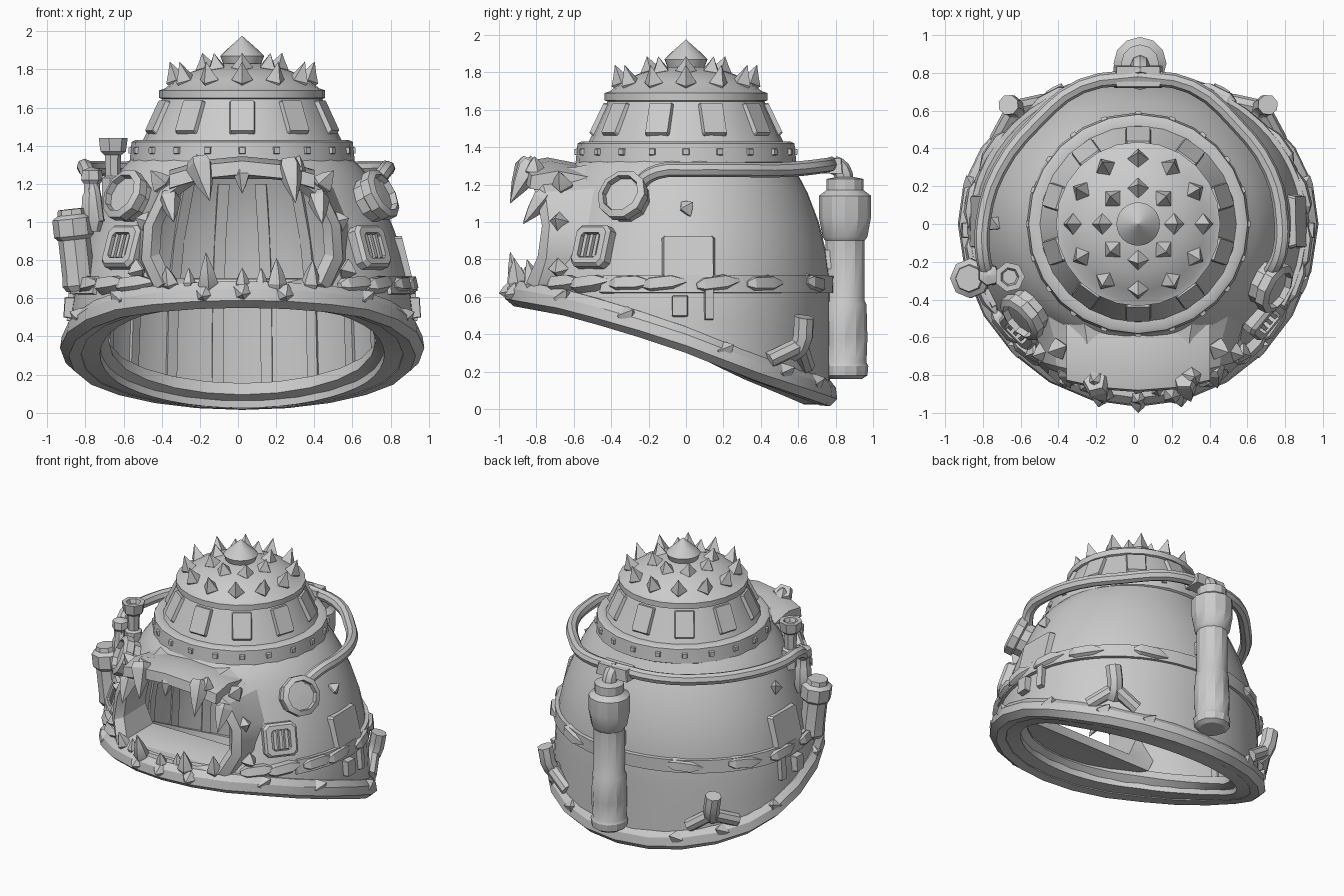
import bpy, bmesh, random
from math import sin, cos, pi, radians
from mathutils import Vector, Matrix

if "Cube" in bpy.data.objects:
    bpy.data.objects.remove(bpy.data.objects["Cube"])
random.seed(4)
Z = Vector((0, 0, 1))

def lerp(tab, t):
    if t <= tab[0][0]: return tab[0][1:]
    for a, b in zip(tab, tab[1:]):
        if t <= b[0]:
            k = (t - a[0]) / (b[0] - a[0])
            return [p + (q - p) * k for p, q in zip(a[1:], b[1:])]
    return tab[-1][1:]

def loft(name, rings, close=False, M=Matrix()):
    n = len(rings[0])
    verts = [M @ Vector(p) for r in rings for p in r]
    m = len(rings)
    faces = [(i * n + j, i * n + (j + 1) % n, (i + 1) % m * n + (j + 1) % n, (i + 1) % m * n + j)
             for i in range(m if close else m - 1) for j in range(n)]
    if not close: faces += [tuple(range(n)), tuple(range((m - 1) * n, m * n))]
    me = bpy.data.meshes.new(name)
    me.from_pydata(verts, [], faces)
    bm = bmesh.new(); bm.from_mesh(me)
    bmesh.ops.recalc_face_normals(bm, faces=bm.faces)
    bm.to_mesh(me); bm.free()
    o = bpy.data.objects.new(name, me)
    bpy.context.collection.objects.link(o)
    return o

def lathe(name, prof, n=24, M=Matrix()):
    return loft(name, [[(max(r, .001) * cos(2 * pi * i / n), max(r, .001) * sin(2 * pi * i / n), z)
                        for i in range(n)] for r, z in prof], M=M)

def frame(p, d, up=Z):
    d = Vector(d).normalized()
    if abs(d.dot(up)) > .98: up = Vector((0, 1, 0))
    x = up.cross(d).normalized()
    m = Matrix((x, d.cross(x), d)).transposed().to_4x4()
    m.translation = p
    return m

def rect(w, h, z, c=.25):
    k = c * min(w, h)
    return [(w, -h + k, z), (w, h - k, z), (w - k, h, z), (-w + k, h, z),
            (-w, h - k, z), (-w, -h + k, z), (-w + k, -h, z), (w - k, -h, z)]

def box(name, M, w, h, d, taper=.88):
    return loft(name, [rect(w, h, -d, .1), rect(w * taper, h * taper, d, .1)], M=M)

def spike(name, base, tip, r, n=4, bulge=.6):
    base, tip = Vector(base), Vector(tip)
    L = (tip - base).length
    return lathe(name, [(r * .8, -.2 * L), (r, 0), (r * bulge, L * .5), (0, L)], n, frame(base, tip - base))

def tube(name, pts, r):
    cu = bpy.data.curves.new(name, 'CURVE')
    cu.dimensions, cu.bevel_depth, cu.bevel_resolution, cu.use_fill_caps = '3D', r, 2, True
    cu.resolution_u = 3
    s = cu.splines.new('BEZIER'); s.bezier_points.add(len(pts) - 1)
    for b, p in zip(s.bezier_points, pts):
        b.co = p; b.handle_left_type = b.handle_right_type = 'AUTO'
    tmp = bpy.data.objects.new(name, cu)
    bpy.context.collection.objects.link(tmp)
    bpy.context.view_layer.update()
    me = bpy.data.meshes.new_from_object(tmp)
    bpy.data.objects.remove(tmp)
    o = bpy.data.objects.new(name, me)
    bpy.context.collection.objects.link(o)

# helmet wall: height -> side, front and back radius; rim height along y
WALL = [(0, .92, .93, .77), (.3, .91, .93, .77), (.6, .89, .92, .77), (.7, .87, .86, .77), (.9, .82, .77, .74),
        (1.1, .74, .70, .68), (1.25, .66, .65, .60), (1.34, .57, .57, .56)]
RIM = [(-.9, .57), (-.6, .51), (-.3, .42), (0, .31), (.4, .165), (.66, .085), (.85, .025)]

def wall(a, z, s=1):
    rx, rf, rb = lerp(WALL, z)
    return Vector((rx * s * cos(a), (rb if sin(a) > 0 else rf) * s * sin(a), z))

def rim_z(a): return lerp(RIM, .85 * sin(a))[0]

def on(deg, z, off=0):
    a = radians(deg)
    p = wall(a, z)
    n = (wall(a + .02, z) - wall(a - .02, z)).cross(wall(a, z + .03) - wall(a, z - .03)).normalized()
    return frame(p + n * off, n)

N = 48
ANG = [2 * pi * i / N for i in range(N)]
def row(f, s, top):
    return [wall(a, rim_z(a) + (top - rim_z(a)) * f, s) for a in ANG]
FR = [0, .1, .22, .35, .5, .62, .74, .86, .94, 1]
shell = loft('helmet_shell', [row(f, 1, 1.34) for f in FR] + [row(f, .82, 1.29) for f in FR[::-1]], True)

# mouth opening
half = [(.38, .70), (.44, .83), (.43, .98), (.36, 1.13), (.22, 1.23)]
mouth = half + [(-x, z) for x, z in half[::-1]]
def mring(s, y, pull=0):
    return [(x * s, y - pull * ((z - .97) / .28) ** 2, .97 + (z - .97) * s) for x, z in mouth]
cut = loft('mouth_cutter', [mring(1, -1.3), mring(1, -.2)])
mod = shell.modifiers.new('mouth', 'BOOLEAN')
mod.object, mod.operation = cut, 'DIFFERENCE'
bpy.context.view_layer.objects.active = shell
bpy.ops.object.modifier_apply(modifier='mouth')
bpy.data.objects.remove(cut)
loft('mouth_frame', [mring(1, -.48), mring(.98, -.73, .07), mring(1.09, -.77, .09),
                     mring(1.2, -.73, .07), mring(1.24, -.6), mring(1.36, -.44)], True)
loft('brow', [[(x, y - .06 * (1 - (x / .4) ** 2), z - .5 * x * x) for y, z in
               ((-.5, 1.25), (-.74, 1.24), (-.83, 1.25), (-.82, 1.32), (-.68, 1.345), (-.5, 1.31))]
              for x in (-.38, -.2, 0, .2, .38)])

# stepped bottom lip
SEC = [(1.0, .13), (1.04, .09), (1.05, .03), (1.0, -.01), (.93, -.005), (.92, .015), (.85, .02), (.77, .07), (.79, .13)]
rim = []
for a in ANG[::2]:
    rim.append([wall(a, rim_z(a), s) + Z * dz for s, dz in SEC])
loft('bottom_rim', rim, True)

# belt round the sides and back
belt = [[on(d, z, o).translation for z, o in ((.62, -.03), (.62, .02), (.71, .025), (.72, -.03))]
        for d in range(-30, 211, 8)]
loft('belt', belt)
for d in (-48, -36, -20, -8, 12, 32, 62, 122, 150, 172, 192, 204, 218, 230):
    m = on(d, .67, .005) @ Matrix.Rotation(pi / 2, 4, 'Y') @ Matrix.Rotation(random.uniform(-.15, .15), 4, 'X')
    lathe('belt_shard', [(.02, -.11), (.048, -.07), (.05, .05), (.01, .13)], 5, m)

# crown: band, cone, collar and dome
lathe('crown', [(.5, 1.27), (.59, 1.32), (.58, 1.42), (.56, 1.43), (.52, 1.43), (.505, 1.46), (.42, 1.645), (.435, 1.65),
                (.435, 1.69), (.405, 1.7), (.35, 1.745), (.26, 1.79), (.12, 1.83), (.1, 1.83), (.115, 1.87),
                (.08, 1.905), (0, 1.975)], 24)
for i in range(10):
    a = 2 * pi * (i + .5) / 10
    d = Vector((cos(a), sin(a), .48))
    box('cone_plate', frame(Vector((cos(a) * .462, sin(a) * .462, 1.55)), d), .07, .1, .018)
for i in range(20):
    a = 2 * pi * i / 20
    d = Vector((cos(a), sin(a), 0))
    box('band_rivet', frame(d * .575 + Z * 1.375, d), .025, .025, .02, .6)
for n, r, z, h in ((8, .19, 1.81, .075), (12, .345, 1.745, .095)):
    for i in range(n):
        a = 2 * pi * i / n
        b = Vector((r * cos(a), r * sin(a), z))
        spike('dome_spike', b, b + Vector((cos(a) * r * .1, sin(a) * r * .1, h)), .056, 4, .48)

# fangs and teeth: base, tip, radius
for b, t, r in (((-.22, -.85, 1.29), (-.17, -.94, 1.11), .075), ((.25, -.84, 1.28), (.28, -.94, 1.1), .07),
                ((0, -.86, 1.25), (0, -.88, 1.15), .045), ((-.38, -.77, 1.12), (-.36, -.87, 1.0), .06),
                ((.4, -.77, 1.12), (.42, -.87, .99), .06), ((-.18, -.9, .68), (-.19, -.94, .84), .055),
                ((.18, -.9, .68), (.18, -.92, .81), .055), ((.36, -.82, .68), (.37, -.85, .8), .055),
                ((-.38, -.82, .68), (-.4, -.85, .77), .05), ((0, -.92, .68), (0, -.94, .76), .04),
                ((-.28, -.86, .68), (-.28, -.86, .76), .035), ((.1, -.88, .68), (.1, -.88, .76), .035),
                ((0, -.94, .63), (0, -1.0, .62), .055), ((-.2, -.91, .62), (-.21, -.97, .61), .06),
                ((.22, -.91, .62), (.23, -.97, .61), .06), ((-.22, -.83, 1.29), (-.24, -.83, 1.355), .06),
                ((.28, -.81, 1.28), (.3, -.81, 1.35), .06)):
    spike('tooth', b, t, r, 5)
for s in (-1, 1):
    for x, y, z, dx, dz in ((.42, -.66, 1.2, .06, .07), (.5, -.68, 1.0, .06, .02), (.54, -.68, .75, .06, -.02)):
        spike('muzzle_shard', (s * x, y, z), (s * (x + dx), y - .02, z + dz), .06)

# side lamps and grilles
for d, z in ((-26, 1.11), (-140, 1.11)):
    lathe('lamp', [(.12, -.14), (.12, .04), (.14, .05), (.14, .1), (.105, .115), (.1, .08), (0, .085)], 10, on(d, z))
for d in (-38, -137):
    m = on(d, .86)
    loft('grille_frame', [rect(.115, .115, -.09), rect(.115, .115, .04), rect(.1, .1, .06),
                          rect(.065, .07, .06), rect(.065, .07, .01)], M=m)
    for x in (-.04, 0, .04):
        box('grille_bar', m @ Matrix.Translation((x, 0, .03)), .012, .072, .02)

# rear canister with hose block
lathe('rear_canister', [(.09, .16), (.12, .18), (.125, .23), (.115, .25), (.12, .38), (.115, .56), (.105, .58), (.105, .9),
                        (.12, .92), (.14, 1.03), (.14, 1.14), (.1, 1.17), (.1, 1.23), (0, 1.25)], 12,
      Matrix.Translation((.01, .85, 0)))
for z in (.35, .8):
    box('canister_mount', Matrix.Translation((.01, .76, z)), .07, .07, .05)
box('hose_block', Matrix.Translation((0, .78, 1.3)), .13, .06, .04)
tube('canister_neck', [(.01, .85, 1.2), (.01, .83, 1.28), (.01, .78, 1.31)], .05)
tube('hose_right', [(0, .78, 1.31), (.28, .73, 1.3), (.52, .53, 1.28), (.7, .28, 1.28), (.76, .02, 1.28),
                    (.75, -.15, 1.27), (.71, -.24, 1.21), (.67, -.28, 1.1)], .04)
tube('hose_left', [(0, .78, 1.31), (-.3, .73, 1.3), (-.54, .54, 1.28), (-.74, .28, 1.28), (-.82, .02, 1.28),
                   (-.82, -.18, 1.28), (-.79, -.27, 1.2), (-.76, -.28, 1.0)], .04)

# left canister, valve and elbow pipe
m = frame(Vector((-.85, -.28, .64)), (-.11, -.02, 1))
lathe('side_canister', [(.07, 0), (.09, .03), (.085, .08), (.085, .27), (.105, .29), (.105, .38), (.075, .4), (.07, .43), (0, .43)],
      8, m)
lathe('valve', [(.06, 1.1), (.06, 1.23), (.04, 1.24), (.045, 1.35), (.07, 1.37), (.08, 1.44), (.05, 1.44), (.04, 1.41), (0, 1.41)],
      7, Matrix.Translation((-.68, -.28, 0)))
lathe('valve_collar', [(.045, .95), (.06, 1.0), (.055, 1.13), (.045, 1.15), (.045, 1.2), (.06, 1.22), (.055, 1.27), (0, 1.29)],
      7, Matrix.Translation((-.79, -.27, 0)))

# side plates, latches, prongs and rim shards, both sides
for s in (0, 1):
    f = lambda d: 180 - d if s else d
    box('side_plate', on(f(1), .81, -.015), .15, .13, .035)
    box('latch', on(f(-2), .55), .045, .06, .04)
    box('belt_clip', on(f(9), .56), .025, .09, .03)
    spike('wall_shard', on(f(0), 1.07).translation, on(f(3), 1.09, .04).translation, .05)
    foot, mid = on(f(46), .3).translation, on(f(47), .34, .06).translation
    tube('prong', [foot, mid, on(f(46), .49, .1).translation], .055)
    for d, z in ((35, .26), (57, .23)):
        tube('prong_leg', [on(f(d), z).translation, mid], .045)
    for d in (15, 42, 62, -20, -45):
        z = rim_z(radians(d)) + .08
        spike('rim_shard', on(f(d), z).translation, on(f(d + 3), z + .03, .05).translation, .06)

# interior ribs
for d in range(0, 181, 20):
    a = radians(d)
    pts = [wall(a, z, .815) for z in (rim_z(a) + .1, .6, .9, 1.2)]
    loft('inner_rib', [[p + Matrix.Rotation(a, 3, 'Z') @ Vector(q) for q in
                        ((.02, -.03, 0), (.02, .03, 0), (-.01, .03, 0), (-.01, -.03, 0))] for p in pts])

# the left-hand kit pushes the helmet slightly off centre
for o in bpy.data.objects: o.location.x += .022
bpy.ops.object.select_all(action='SELECT')
bpy.ops.object.shade_smooth_by_angle(angle=radians(28))
